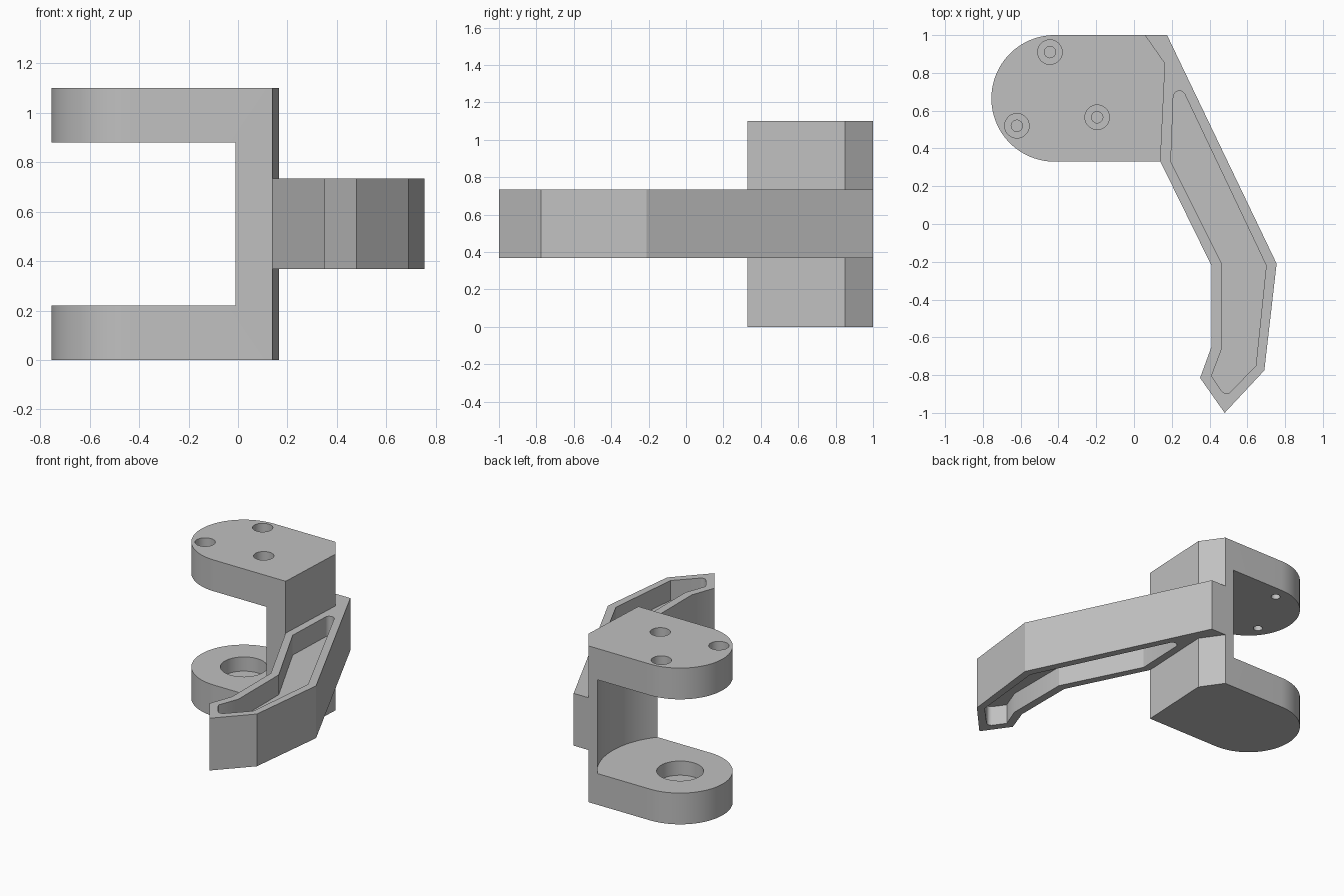
import bpy, bmesh, math

old = bpy.data.objects.get("Cube")
if old:
    bpy.data.objects.remove(old, do_unlink=True)

grey = bpy.data.materials.new("plain grey")
grey.use_nodes = True
COLOUR = (0.53, 0.53, 0.53, 1)
grey.diffuse_color = COLOUR
grey.node_tree.nodes["Principled BSDF"].inputs["Base Color"].default_value = COLOUR


def prism(name, outline, z0, z1):
    """Extrude a plan outline from z0 to z1."""
    bm = bmesh.new()
    base = bm.faces.new([bm.verts.new((x, y, z0)) for x, y in outline])
    top = bmesh.ops.extrude_face_region(bm, geom=[base])["geom"]
    verts = [v for v in top if isinstance(v, bmesh.types.BMVert)]
    bmesh.ops.translate(bm, verts=verts, vec=(0, 0, z1 - z0))
    bmesh.ops.recalc_face_normals(bm, faces=bm.faces)
    mesh = bpy.data.meshes.new(name)
    bm.to_mesh(mesh)
    bm.free()
    mesh.materials.append(grey)
    obj = bpy.data.objects.new(name, mesh)
    bpy.context.collection.objects.link(obj)
    return obj


def arc(cx, cy, r, a0, a1, n):
    """Points along an arc, angles in degrees."""
    return [(cx + r * math.cos(math.radians(a0 + (a1 - a0) * i / n)),
             cy + r * math.sin(math.radians(a0 + (a1 - a0) * i / n)))
            for i in range(n + 1)]


def circle(cx, cy, r, n=48):
    return arc(cx, cy, r, 0, 360, n)[:-1]


def cut(target, outline, z0, z1):
    """Subtract a prism from the target and discard the cutter."""
    cutter = prism("cutter", outline, z0, z1)
    cutter.hide_render = True
    mod = target.modifiers.new("cut", "BOOLEAN")
    mod.operation = "DIFFERENCE"
    mod.solver = "EXACT"
    mod.object = cutter
    bpy.context.view_layer.objects.active = target
    bpy.ops.object.modifier_apply(modifier=mod.name)
    bpy.data.objects.remove(cutter, do_unlink=True)


HEIGHT, PLATE = 1.1, 0.22
CX, CY, R = -0.42, 0.665, 0.335
seam = [(0.14, 0.33), (0.165, 0.85), (0.06, 1.0)]

# Clevis bracket: rounded block with a scooped opening between two plates
bracket = prism("clevis_bracket", seam + arc(CX, CY, R, 90, 270, 48), 0, HEIGHT)
cut(bracket, circle(CX, CY, 0.53, 96), PLATE, HEIGHT - PLATE)

# Blind bearing pocket in the lower plate
cut(bracket, circle(CX, CY, 0.15), 0.12, PLATE + 0.1)

# Counterbored screw holes in the upper plate
for x, y in [(-0.445, 0.91), (-0.62, 0.52), (-0.195, 0.565)]:
    cut(bracket, circle(x, y, 0.03, 24), HEIGHT - PLATE - 0.1, HEIGHT + 0.1)
    cut(bracket, circle(x, y, 0.065, 32), HEIGHT - PLATE / 2, HEIGHT + 0.1)

# Bent lever arm joined to the side of the bracket
ARM_LOW, ARM_HIGH, DEPTH = 0.367, 0.735, 0.14
arm = prism("lever_arm", seam[::-1] + [
    (0.41, -0.22), (0.41, -0.65), (0.35, -0.815), (0.48, -1.0),
    (0.69, -0.775), (0.755, -0.21), (0.175, 1.0)], ARM_LOW, ARM_HIGH)

# Lightening pockets on both faces of the arm, leaving a central web
pocket = (arc(0.24, 0.673, 0.032, 25, 175, 8)
          + [(0.195, 0.33), (0.465, -0.21), (0.465, -0.66), (0.41, -0.805)]
          + arc(0.49, -0.865, 0.032, 215, 315, 6)
          + [(0.645, -0.75), (0.70, -0.22)])
cut(arm, pocket, ARM_HIGH - DEPTH, ARM_HIGH + 0.1)
cut(arm, pocket, ARM_LOW - 0.1, ARM_LOW + DEPTH)

# Smooth the curved walls, keep edges crisp
for obj in (bracket, arm):
    bpy.ops.object.select_all(action="DESELECT")
    obj.select_set(True)
    bpy.context.view_layer.objects.active = obj
    bpy.ops.object.shade_smooth_by_angle(angle=math.radians(25))
